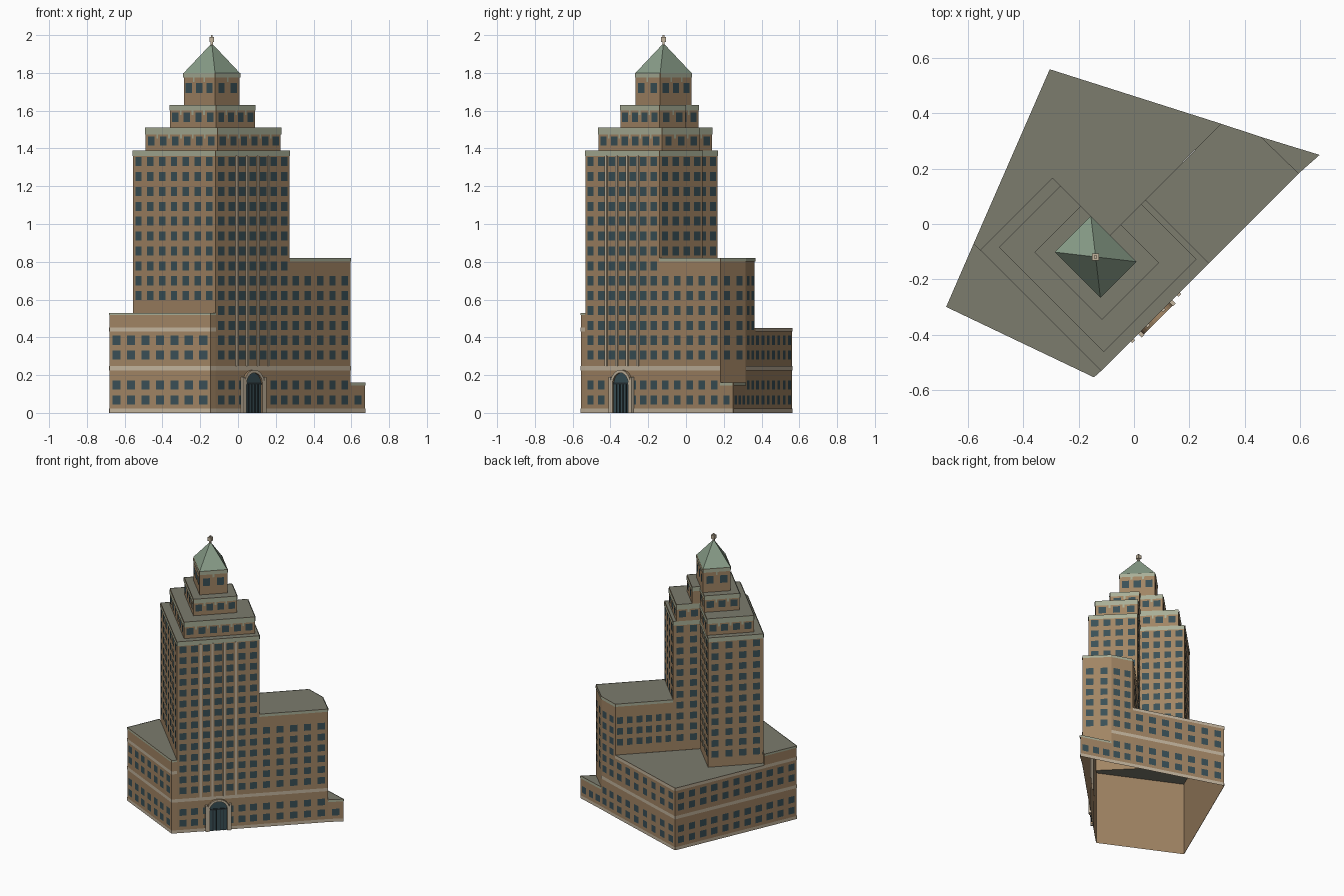
import bpy, bmesh, math
from mathutils import Vector

if "Cube" in bpy.data.objects:
    bpy.data.objects.remove(bpy.data.objects["Cube"])

def mat(name, *rgb):
    m = bpy.data.materials.new(name)
    m.diffuse_color = (*rgb, 1)
    m.use_nodes = True
    m.node_tree.nodes["Principled BSDF"].inputs["Base Color"].default_value = m.diffuse_color
    return m

MATS = [mat("brick", .36, .235, .128), mat("stone_trim", .55, .46, .34),
        mat("window_glass", .042, .08, .095), mat("flat_roof", .2, .2, .155),
        mat("pale_copper", .40, .43, .31), mat("copper_roof", .25, .34, .25),
        mat("door_frame", .02, .03, .035)]
BRICK, TRIM, GLASS, ROOF, PALE, COPPER, DARK = range(7)
S = math.sqrt(.5)

def uv(u, v):
    """Tower axes (turned 45 degrees) to world x, y."""
    return ((u - v) * S, (u + v) * S)

def finish(bm, name):
    me = bpy.data.meshes.new(name)
    bm.to_mesh(me)
    bm.free()
    for m in MATS:
        me.materials.append(m)
    ob = bpy.data.objects.new(name, me)
    bpy.context.collection.objects.link(ob)
    return ob

def face(bm, pts, m):
    f = bm.faces.new([bm.verts.new(p) for p in pts])
    f.material_index = m

def panel(bm, p, q, s0, s1, z0, z1, m, off=0.0):
    """Upright rectangle on the wall p-q, between distances s0 and s1."""
    d = (Vector(q) - Vector(p)).normalized()
    n = Vector((d.y, -d.x)) * off
    a, b = Vector(p) + d * s0 + n, Vector(p) + d * s1 + n
    face(bm, [(*a, z0), (*b, z0), (*b, z1), (*a, z1)], m)

GRID = [1.33 - .0788 * k for k in range(17) if k != 14]

def block(name, pts, top, bottoms, cols, rows=GRID, limit=None, cap=.025, cap_mat=PALE,
          belt=None, win_h=.048, pendants=False):
    """Open-bottomed block: walls with windows and bands, and a flat roof."""
    bm = bmesh.new()
    limit = limit or top - .045
    face(bm, [(*p, top) for p in pts], ROOF)
    for i, (z0, n) in enumerate(zip(bottoms, cols)):
        if z0 is None:
            continue
        p, q = pts[i], pts[(i + 1) % len(pts)]
        L = (Vector(q) - Vector(p)).length
        panel(bm, p, q, 0, L, z0, top, BRICK)
        panel(bm, p, q, 0, L, top - cap, top, cap_mat, .004)
        if z0 == 0:
            panel(bm, p, q, 0, L, 0, .022, TRIM, .003)
            if top > .3:
                panel(bm, p, q, 0, L, .225, .248, TRIM, .003)
        if belt and z0 == 0:
            panel(bm, p, q, 0, L, *belt, TRIM, .003)
        for c in range(n):
            s = (c + .5) * L / n
            w = min(.024, .3 * L / n)
            for z in rows:
                if z0 + .03 < z < limit:
                    panel(bm, p, q, s - w, s + w, z - win_h / 2, z + win_h / 2, GLASS, .002)
            if pendants and c:
                e = c * L / n
                panel(bm, p, q, e - .006, e + .006, top - cap - .022, top - cap, PALE, .004)
    return finish(bm, name)

# Key plan points
N, V = -.09, .032                       # inner corner of the L-shaped tower
A, B, C, D = (-.68, -.30), (-.145, -.555), (.672, .25), (-.305, .56)
P, Q, W = (-.58, -.07), (.315, .363), (.46, .315)
F, R, T = uv(-.46, -.292), uv(.092, -.292), uv(-.46, .327)
E = uv(.551, -.292)

def ell(u0, u1, v0, v1):
    return [uv(*c) for c in ((u0, v0), (u1, v0), (u1, V), (N, V), (N, v1), (u0, v1))]

# Lower masses around the tower
block("front_left_base", [P, A, B, F, T], .53, [0, 0, 0, None, .45], [3, 7, 0, 0, 0],
      limit=.42, cap=.012, belt=(.43, .452))
block("rear_base", [Q, D, P, T, uv(N, .327), uv(N, V)], .45,
      [0, 0] + [None] * 4, [7, 8, 0, 0, 0, 0], cap=.02, cap_mat=TRIM)
block("side_wing", [R, E, W, Q, uv(.092, V)], .82, [0, .16, 0, .45, None],
      [5, 2, 2, 6, 0], cap=.018)
block("corner_annex", [E, C, W], .16, [0, 0, None], [1, 3, 0], cap=.015)

# Tower shaft and stepped tiers
block("tower_shaft", ell(-.46, .092, -.292, .327), 1.39, [0, .82, .45, .45, .45, .53],
      [7, 4, 2, 4, 4, 7], cap=.03)
block("tier_one", ell(-.405, .07, -.25, .286), 1.51, [1.39] * 6, [6, 3, 2, 3, 4, 6],
      rows=[1.44], cap=.036, pendants=True)
block("tier_two", ell(-.327, -.035, -.163, .183), 1.63, [1.51] * 6, [4, 2, 0, 2, 3, 4],
      rows=[1.565], cap=.03, pendants=True)
crown = [uv(*c) for c in ((-.275, -.103), (N, -.103), (N, .131), (-.275, .131))]
block("crown_tier", crown, 1.80, [1.63] * 4, [2, 3, 2, 3], rows=[1.72],
      win_h=.055, cap=.025, pendants=True)

# Pyramid roof
bm = bmesh.new()
cx, cy = uv(-.1825, .014)
for i in range(4):
    face(bm, [(*crown[i], 1.80), (*crown[(i + 1) % 4], 1.80), (cx, cy, 1.957)], COPPER)
finish(bm, "pyramid_roof")

def box(name, size, loc, m, rot=0):
    bm = bmesh.new()
    bmesh.ops.create_cube(bm, size=1)
    bmesh.ops.scale(bm, vec=size, verts=bm.verts)
    for f in bm.faces:
        f.material_index = m
    ob = finish(bm, name)
    ob.location = loc
    ob.rotation_euler.z = rot
    return ob

# Finial lantern
box("finial_stem", (.012, .012, .03), (cx, cy, 1.958), TRIM)
box("finial_lantern", (.026, .026, .026), (cx, cy, 1.977), TRIM)
box("finial_tip", (.01, .01, .012), (cx, cy, 1.994), TRIM)

def on_street(s, out):
    """Point on the street facade, s from the entrance centre."""
    return uv(-.184 + s, -.292 - out)

# Stone pilasters on the street facade
for k in (-1.5, -.5, .5, 1.5):
    box("pilaster", (.014, .012, 1.115), (*on_street(k * .0789, .002), .8055), TRIM, math.pi / 4)

def arch(w, h, n=12):
    r = w / 2
    arc = [(-r * math.cos(math.pi * i / n), h - r + r * math.sin(math.pi * i / n))
           for i in range(n + 1)]
    return [(-r, 0)] + arc + [(r, 0)]

# Arched entrance: surround, glazing, bars and side piers
bm = bmesh.new()
outer, inner = arch(.15, .228), arch(.118, .212)
y0, y1 = 0, -.016
for i in range(len(outer) - 1):
    (a, az), (b, bz) = outer[i], outer[i + 1]
    (c, cz), (d, dz) = inner[i], inner[i + 1]
    face(bm, [(c, y1, cz), (d, y1, dz), (b, y1, bz), (a, y1, az)], TRIM)
    face(bm, [(a, y1, az), (b, y1, bz), (b, y0, bz), (a, y0, az)], BRICK)
    face(bm, [(d, y1, dz), (c, y1, cz), (c, y0, cz), (d, y0, dz)], BRICK)
face(bm, [(x, -.006, z) for x, z in reversed(inner)], GLASS)
ob = finish(bm, "entrance_arch")
ob.location = (*on_street(0, 0), 0)
ob.rotation_euler.z = math.pi / 4
for s in (-.036, -.012, .012, .036):
    box("entrance_mullion", (.005, .006, .155), (*on_street(s, .008), .0775), DARK, math.pi / 4)
box("entrance_transom", (.118, .006, .01), (*on_street(0, .008), .155), DARK, math.pi / 4)
for s in (-.08, .08):
    box("entrance_pier", (.014, .02, .19), (*on_street(s, .008), .095), TRIM, math.pi / 4)
